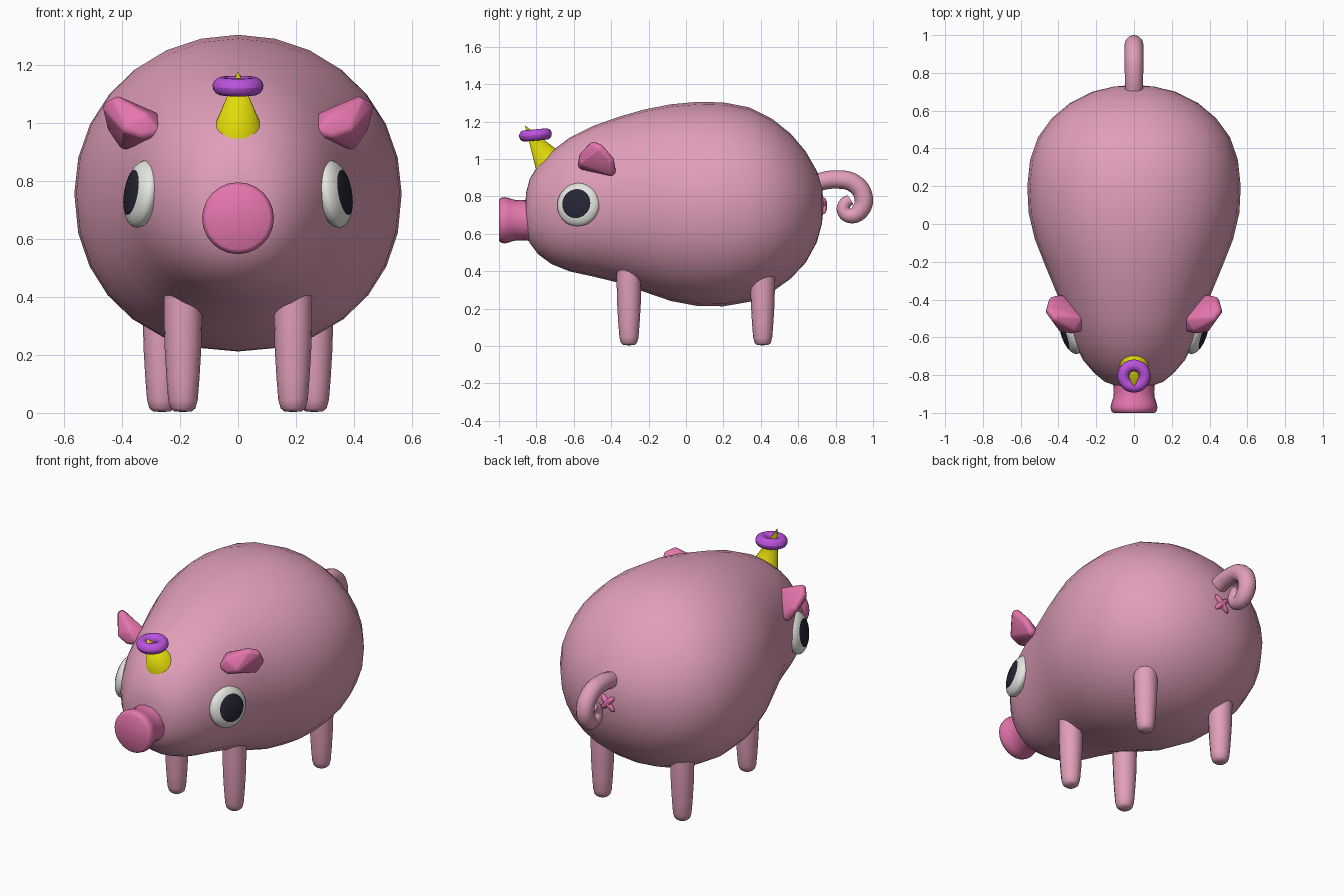
import bpy, bmesh, math
from mathutils import Vector, Matrix

if "Cube" in bpy.data.objects:
    bpy.data.objects.remove(bpy.data.objects["Cube"])


def material(name, rgb):
    m = bpy.data.materials.new(name)
    m.diffuse_color = (*rgb, 1)
    m.use_nodes = True
    m.node_tree.nodes["Principled BSDF"].inputs["Base Color"].default_value = m.diffuse_color
    return m


SKIN = material("pale pink", (0.75, 0.345, 0.49))
PINK = material("deep pink", (0.78, 0.18, 0.42))
WHITE = material("eye white", (0.80, 0.80, 0.75))
DARK = material("pupil dark", (0.018, 0.019, 0.034))
YELLOW = material("yellow", (0.75, 0.70, 0.003))
PURPLE = material("purple", (0.50, 0.085, 0.73))


def finish(name, bm, mats, angle=40):
    bmesh.ops.recalc_face_normals(bm, faces=bm.faces[:])
    me = bpy.data.meshes.new(name)
    bm.to_mesh(me)
    bm.free()
    for m in mats:
        me.materials.append(m)
    me.shade_smooth()
    me.set_sharp_from_angle(angle=math.radians(angle))
    ob = bpy.data.objects.new(name, me)
    bpy.context.collection.objects.link(ob)
    return ob


def skin_rings(bm, rings):
    """Bridge vertex rings with quads; single-vertex rings become poles."""
    loops = [[bm.verts.new(p) for p in r] for r in rings]
    faces = []
    for k, (a, b) in enumerate(zip(loops, loops[1:])):
        n = max(len(a), len(b))
        for i in range(n):
            j = (i + 1) % n
            if len(a) == 1:
                f = bm.faces.new((a[0], b[i], b[j]))
            elif len(b) == 1:
                f = bm.faces.new((a[i], a[j], b[0]))
            else:
                f = bm.faces.new((a[i], a[j], b[j], b[i]))
            faces.append((k, f))
    return faces


def lathe(name, profile, origin, axis, mats, n=24, angle=40, rule=None):
    """Spin (radius, height) points round an axis through origin."""
    rot = Vector(axis).to_track_quat('Z', 'Y').to_matrix().to_4x4()
    mat = Matrix.Translation(origin) @ rot
    rings = []
    for r, h in profile:
        if r == 0:
            rings.append([mat @ Vector((0, 0, h))])
        else:
            rings.append([mat @ Vector((r * math.cos(2 * math.pi * i / n),
                                        r * math.sin(2 * math.pi * i / n), h)) for i in range(n)])
    bm = bmesh.new()
    for k, f in skin_rings(bm, rings):
        if rule:
            f.material_index = rule(k)
    return finish(name, bm, mats, angle)


# body: elliptical sections (y, top z, bottom z, half width), slightly fuller below
sections = [
    (-0.855, 0.82, 0.61, 0.10), (-0.835, 0.895, 0.55, 0.155), (-0.79, 0.967, 0.49, 0.21),
    (-0.72, 1.04, 0.438, 0.27), (-0.62, 1.115, 0.398, 0.322), (-0.50, 1.175, 0.372, 0.363),
    (-0.36, 1.225, 0.338, 0.412), (-0.22, 1.265, 0.288, 0.47), (-0.08, 1.292, 0.24, 0.525),
    (0.06, 1.305, 0.214, 0.558), (0.20, 1.302, 0.212, 0.565), (0.34, 1.275, 0.236, 0.55),
    (0.46, 1.215, 0.288, 0.508), (0.56, 1.135, 0.36, 0.435), (0.64, 1.04, 0.445, 0.34),
    (0.70, 0.935, 0.555, 0.22), (0.727, 0.85, 0.655, 0.11)]
N = 28
rings = [[(0, -0.862, 0.72)]]
for y, top, bot, w in sections:
    c, h = (top + bot) / 2, (top - bot) / 2
    ring = []
    for i in range(N):
        a = 2 * math.pi * i / N
        sx, cz = math.sin(a), math.cos(a)
        p = 0.93 if cz < 0 else 0.98
        ring.append((w * math.copysign(abs(sx) ** p, sx), y, c + h * math.copysign(abs(cz) ** p, cz)))
    rings.append(ring)
rings.append([(0, 0.737, 0.755)])
bm = bmesh.new()
skin_rings(bm, rings)
finish("body", bm, [SKIN], 80)

# flared snout
lathe("snout", [(0, 0.0), (0.108, 0.0), (0.119, -0.008), (0.124, -0.028), (0.120, -0.05),
                (0.110, -0.08), (0.107, -0.11), (0.112, -0.20), (0, -0.20)],
      (0, -1.0, 0.672), (0, -1, 0), [PINK], 24, 50)

for s, side in ((1, "right"), (-1, "left")):
    # legs with rounded feet
    leg = [(0, 0.003), (0.03, 0.005), (0.043, 0.016), (0.051, 0.045), (0.057, 0.12),
           (0.063, 0.22), (0.066, 0.34), (0.066, 0.42), (0, 0.42)]
    for part, x, y in (("front", 0.19, -0.305), ("back", 0.263, 0.41)):
        lathe(f"{part}_{side}_leg", leg, (s * x, y, 0), (0, 0, 1), [SKIN], 16, 60)

    # flattened eye; the cap inside the pupil ring is dark
    lats = [0, 15, 30, 42, 55, 68, 80, 90, 110, 140, 180]
    prof = [(0.118 * math.sin(math.radians(a)) if 0 < a < 180 else 0,
             0.052 * math.cos(math.radians(a))) for a in lats]
    lathe(f"{side}_eye", prof, (s * 0.333, -0.575, 0.755), (s * 0.94, -0.30, 0.16),
          [WHITE, DARK], 28, 80, lambda k: 1 if k < 3 else 0)

    # folded ear: hull round small balls at its corners
    pts = [(0.292, -0.545, 0.975), (0.298, -0.505, 1.015), (0.33, -0.553, 0.968),
           (0.325, -0.545, 1.015), (0.388, -0.402, 0.935), (0.345, -0.425, 0.95),
           (0.415, -0.495, 1.066), (0.44, -0.462, 1.052), (0.425, -0.41, 0.99),
           (0.38, -0.545, 0.985)]
    bm = bmesh.new()
    for x, y, z in pts:
        bmesh.ops.create_icosphere(bm, subdivisions=2, radius=0.026,
                                   matrix=Matrix.Translation((s * x, y, z)))
    bmesh.ops.delete(bm, geom=bm.edges[:] + bm.faces[:], context='EDGES_FACES')
    if not bm.verts:
        for x, y, z in pts:
            ball = bmesh.new()
            bmesh.ops.create_icosphere(ball, subdivisions=2, radius=0.026,
                                       matrix=Matrix.Translation((s * x, y, z)))
            for v in ball.verts:
                bm.verts.new(v.co)
            ball.free()
    bmesh.ops.convex_hull(bm, input=bm.verts[:])
    loose = [v for v in bm.verts if not v.link_faces]
    bmesh.ops.delete(bm, geom=loose, context='VERTS')
    finish(f"{side}_ear", bm, [PINK], 60)

# horn
lathe("horn", [(0, 0), (0.103, 0), (0.0, 0.292)], (0, -0.70, 0.935), (0, -0.16, 0.243),
      [YELLOW], 24, 60)

# ring hanging on the horn
ring = [(0.057 + 0.031 * math.cos(a), 0.031 * math.sin(a))
        for a in [2 * math.pi * k / 14 for k in range(15)]]
lathe("horn_ring", ring, (0, -0.805, 1.128), (0, -0.09, 1), [PURPLE], 28, 80)

# curly tail
path = [(0.68, 0.87, 0.047), (0.80, 0.890, 0.049), (0.90, 0.868, 0.050), (0.950, 0.79, 0.050),
        (0.930, 0.722, 0.047), (0.88, 0.696, 0.040), (0.843, 0.722, 0.036), (0.852, 0.764, 0.033),
        (0.880, 0.782, 0.028)]
cu = bpy.data.curves.new("tail", 'CURVE')
cu.dimensions = '3D'
cu.bevel_depth = 1.0
cu.bevel_resolution = 4
cu.use_fill_caps = True
cu.resolution_u = 6
sp = cu.splines.new('BEZIER')
sp.bezier_points.add(len(path) - 1)
for bp, (y, z, r) in zip(sp.bezier_points, path):
    bp.co = (0, y, z)
    bp.radius = r
    bp.handle_left_type = bp.handle_right_type = 'AUTO'
cu.materials.append(SKIN)
tail = bpy.data.objects.new("tail", cu)
bpy.context.collection.objects.link(tail)

# small cross mark under the tail
bm = bmesh.new()
for a in (45, -45):
    m = Matrix.Translation((0, 0.737, 0.75)) @ Matrix.Rotation(math.radians(a), 4, 'Y') \
        @ Matrix.Diagonal((0.062, 0.018, 0.018, 1))
    bmesh.ops.create_uvsphere(bm, u_segments=12, v_segments=8, radius=1, matrix=m)
finish("rear_mark", bm, [PINK], 80)
